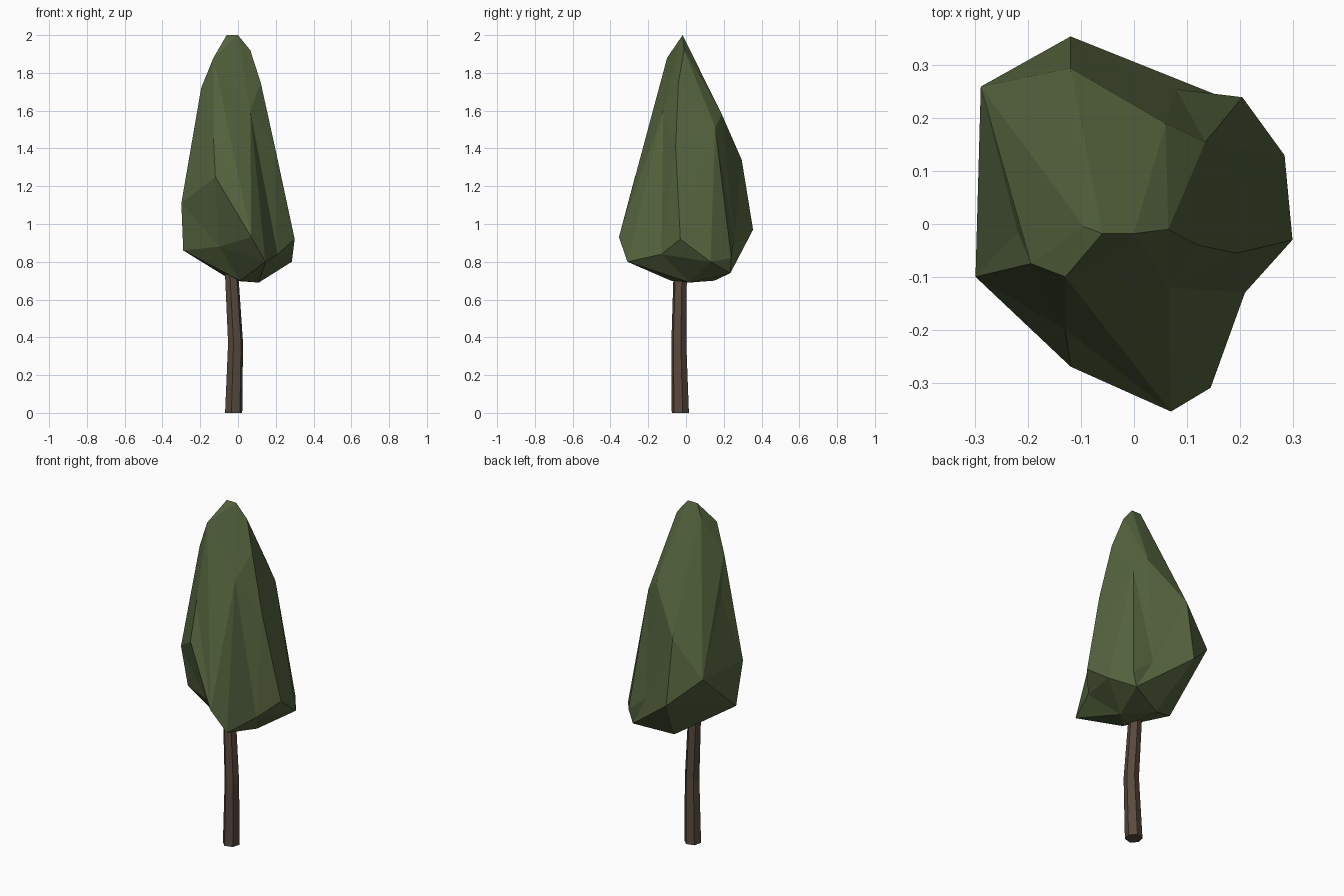
import bpy, bmesh, math
from mathutils import Vector

if "Cube" in bpy.data.objects:
    bpy.data.objects.remove(bpy.data.objects["Cube"])


def material(name, rgb):
    m = bpy.data.materials.new(name)
    m.diffuse_color = (*rgb, 1)
    m.use_nodes = True
    m.node_tree.nodes["Principled BSDF"].inputs["Base Color"].default_value = m.diffuse_color
    return m


def finish(bm, name, mat):
    bmesh.ops.recalc_face_normals(bm, faces=bm.faces)
    me = bpy.data.meshes.new(name)
    bm.to_mesh(me)
    bm.free()
    me.materials.append(mat)
    ob = bpy.data.objects.new(name, me)
    bpy.context.collection.objects.link(ob)
    return ob


leaf = material("leaf green", (0.09, 0.125, 0.048))
bark = material("bark brown", (0.1, 0.068, 0.047))

# Crown: faceted hull through its corner points
corners = [
    (0, -.018, 2), (-.06, -.018, 2), (.065, -.01, 1.92), (-.095, -.005, 1.93),
    (-.13, -.10, 1.88), (-.195, -.075, 1.72), (.12, -.04, 1.75),
    (.06, .19, 1.58), (-.12, .295, 1.34), (-.12, -.27, 1.25),
    (-.29, .26, 1.13), (-.30, -.10, 1.11), (-.12, .355, .97),
    (.07, -.355, .93), (.30, -.03, .92), (-.29, -.05, .86),
    (.205, .24, .82), (.285, .13, .80), (.145, -.31, .80),
    (.18, .235, .74), (-.03, .15, .70), (.01, -.08, .70), (.11, .02, .69),
]
# Hollows: corners that sit slightly inside the hull (with a push-out factor)
hollows = [
    ((-.22, -.015, 1.5), 1.1), ((.195, -.055, 1.41), 1.06),
    ((-.13, -.20, 1.45), 1.12), ((.065, -.12, 1.6), 1.25),
    ((-.045, -.15, 1.55), 1.2), ((.135, .155, 1.51), 1.06),
    ((.21, -.13, .84), 1.25), ((.08, .255, .92), 1.25), ((-.1, -.16, .88), 1.42),
]
bm = bmesh.new()
home = {}
for p, k in [(c, 1) for c in corners] + hollows:
    v = bm.verts.new((p[0] * k, p[1] * k, p[2]))
    home[v] = Vector(p)
bmesh.ops.convex_hull(bm, input=list(bm.verts))
for v in list(bm.verts):
    if v.link_faces:
        v.co = home[v]
    else:
        bm.verts.remove(v)
finish(bm, "crown", leaf)

# Trunk: slightly bent six-sided post
bm = bmesh.new()
rings = []
for x, y, z, r in [(-.023, -.03, 0, .047), (-.013, -.038, .37, .041), (-.036, -.03, .78, .036)]:
    rings.append([bm.verts.new((x + r * math.cos(a), y + r * math.sin(a), z))
                  for a in (math.radians(15 + 60 * i) for i in range(6))])
for lo, hi in zip(rings, rings[1:]):
    for i in range(6):
        j = (i + 1) % 6
        bm.faces.new((lo[i], lo[j], hi[j], hi[i]))
bm.faces.new(rings[0])
bm.faces.new(rings[-1])
finish(bm, "trunk", bark)
